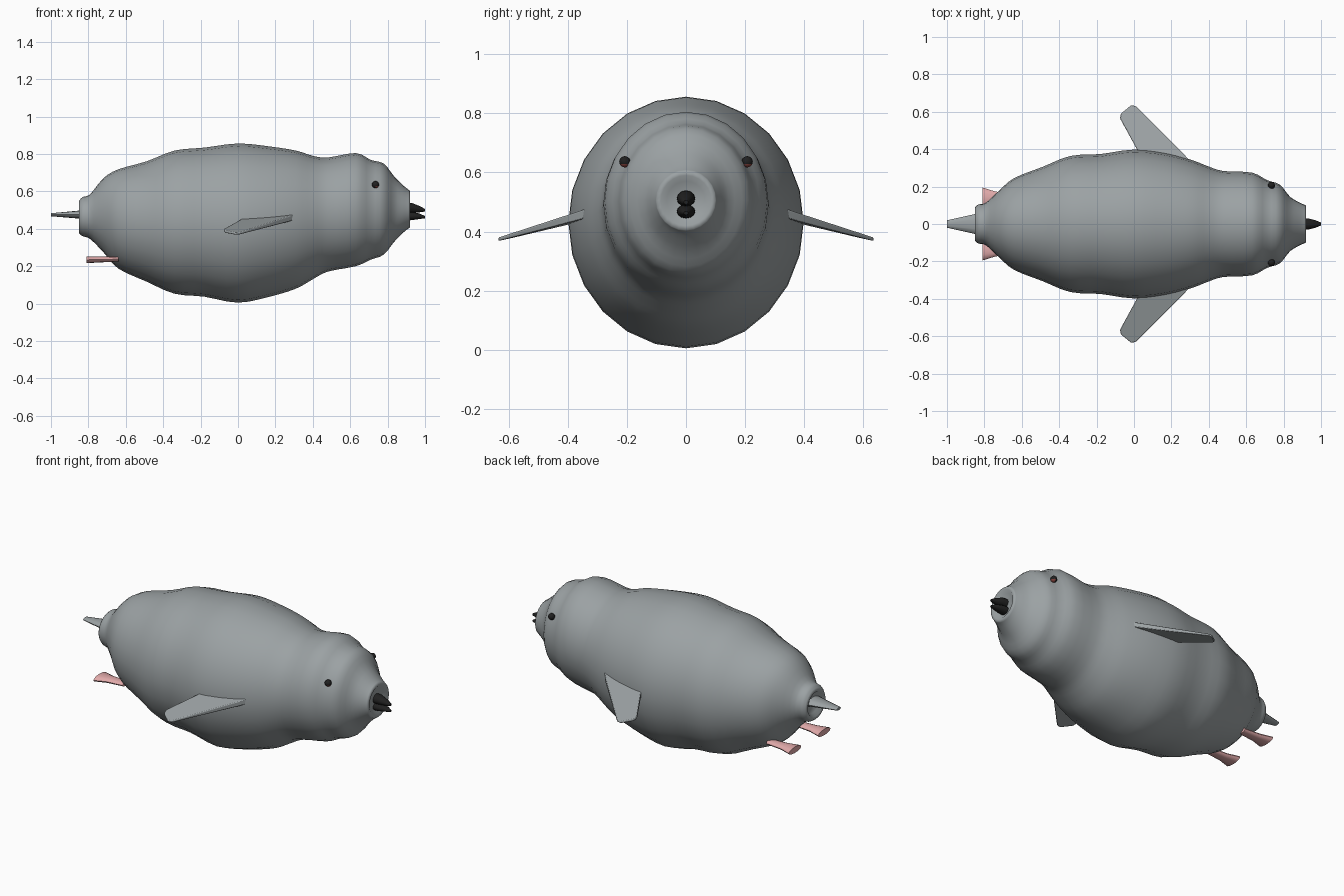
import bpy, bmesh, math
from mathutils import Vector

cube = bpy.data.objects.get("Cube")
if cube:
    bpy.data.objects.remove(cube, do_unlink=True)


def material(name, rgb):
    m = bpy.data.materials.new(name)
    m.use_nodes = True
    m.diffuse_color = (*rgb, 1)
    m.node_tree.nodes["Principled BSDF"].inputs["Base Color"].default_value = (*rgb, 1)
    return m


GREY = material("slate grey", (0.33, 0.36, 0.37))
PINK = material("foot pink", (0.75, 0.40, 0.40))
BLACK = material("beak black", (0.015, 0.015, 0.015))
RED = material("eye red", (0.25, 0.06, 0.05))


def make_object(name, bm, mats, angle=40):
    bmesh.ops.recalc_face_normals(bm, faces=bm.faces)
    mesh = bpy.data.meshes.new(name)
    bm.to_mesh(mesh)
    bm.free()
    for m in mats:
        mesh.materials.append(m)
    ob = bpy.data.objects.new(name, mesh)
    bpy.context.collection.objects.link(ob)
    bpy.ops.object.select_all(action="DESELECT")
    ob.select_set(True)
    bpy.context.view_layer.objects.active = ob
    bpy.ops.object.shade_smooth_by_angle(angle=math.radians(angle))
    return ob


def loft(name, stations, mat, sides, y=0.0, angle=40):
    """Elliptical rings along x; each station is x, top z, bottom z, half width."""
    bm = bmesh.new()
    rings = []
    for x, top, bottom, half in stations:
        mid, rz = (top + bottom) / 2, (top - bottom) / 2
        turns = [2 * math.pi * i / sides for i in range(sides)]
        rings.append([bm.verts.new((x, y + half * math.sin(t), mid + rz * math.cos(t)))
                      for t in turns])
    for a, b in zip(rings, rings[1:]):
        for i in range(sides):
            j = (i + 1) % sides
            bm.faces.new((a[i], a[j], b[j], b[i]))
    bm.faces.new(rings[0])
    bm.faces.new(rings[-1])
    return make_object(name, bm, [mat], angle)


def refine(points, steps=3):
    """Smooth a list of stations with a Catmull-Rom curve."""
    pts = [Vector(p) for p in points]
    pts = [pts[0]] + pts + [pts[-1]]
    out = []
    for a, b, c, d in zip(pts, pts[1:], pts[2:], pts[3:]):
        for s in range(steps):
            t = s / steps
            out.append(0.5 * (2 * b + (c - a) * t + (2 * a - 5 * b + 4 * c - d) * t * t
                              + (3 * b - a - 3 * c + d) * t ** 3))
    return out + [pts[-1]]


# Body and head: one plump lofted shape with shallow recesses at both ends
outline = [
    (-.85, .55, .375, .09), (-.83, .57, .36, .105), (-.79, .585, .345, .115),
    (-.72, .67, .275, .18), (-.64, .718, .187, .246), (-.49, .76, .118, .305),
    (-.34, .818, .053, .364), (-.18, .834, .037, .374), (0, .856, .005, .398),
    (.17, .84, .037, .38), (.31, .818, .08, .342), (.40, .79, .13, .307),
    (.48, .781, .171, .283), (.63, .805, .2, .275), (.71, .768, .235, .235),
    (.78, .748, .262, .21), (.835, .68, .33, .145), (.89, .626, .385, .113),
    (.918, .605, .405, .1)]
rear_cup = [(-.83, .52, .405, .055), (-.85, .535, .39, .075)]
front_cup = [(.92, .59, .42, .085), (.905, .57, .44, .065)]
loft("body", rear_cup + refine(outline) + front_cup, GREY, 24, angle=60)

# Tail: a flat spike tapering backwards
loft("tail", [(-1, .483, .467, .02), (-.82, .5, .452, .06)], GREY, 12)

# Beak: two blunt cones, one above the other
loft("upper_beak", [(.89, .54, .483, .032), (.93, .538, .485, .03),
                    (.97, .522, .488, .02), (1, .506, .492, .008)], BLACK, 12)
loft("lower_beak", [(.89, .492, .444, .032), (.93, .49, .446, .03),
                    (.97, .482, .452, .02), (1, .468, .456, .008)], BLACK, 12)


def wing(name, side):
    """Swept flipper: an outline in plan, dropping and thinning to its tip."""
    plan = [(.30, .335), (.27, .37), (.01, .63), (-.015, .635), (-.07, .59),
            (-.075, .565), (.015, .40), (.06, .31)]
    bm = bmesh.new()
    layers = []
    for sign in (1, -1):
        layer = []
        for x, y in plan:
            reach = (y - .33) / .3
            z = .458 - .083 * reach + .03 * (x - .1) * (1 - reach)
            thick = .016 - .010 * reach
            layer.append(bm.verts.new((x, side * y, z + sign * thick)))
        layers.append(layer)
        bm.faces.new(layer)
    n = len(plan)
    for i in range(n):
        j = (i + 1) % n
        bm.faces.new((layers[0][i], layers[0][j], layers[1][j], layers[1][i]))
    ob = make_object(name, bm, [GREY])
    bevel = ob.modifiers.new("soft edge", "BEVEL")
    bevel.width, bevel.segments = .004, 2


def eye(name, side):
    bm = bmesh.new()
    bmesh.ops.create_uvsphere(bm, u_segments=12, v_segments=8, radius=.019)
    for f in bm.faces:
        c = f.calc_center_median()
        f.material_index = int(c.z < -.008 and c.x > 0)
    ob = make_object(name, bm, [BLACK, RED])
    ob.location = (.735, side * .207, .636)


# Paired parts
for label, side in (("left", 1), ("right", -1)):
    wing(label + "_wing", side)
    eye(label + "_eye", side)
    # Foot: flattened tube flaring towards its open rear end
    loft(label + "_foot", [(-.81, .252, .216, .058), (-.74, .252, .22, .036),
                           (-.64, .25, .225, .028)], PINK, 12, y=side * .137)
